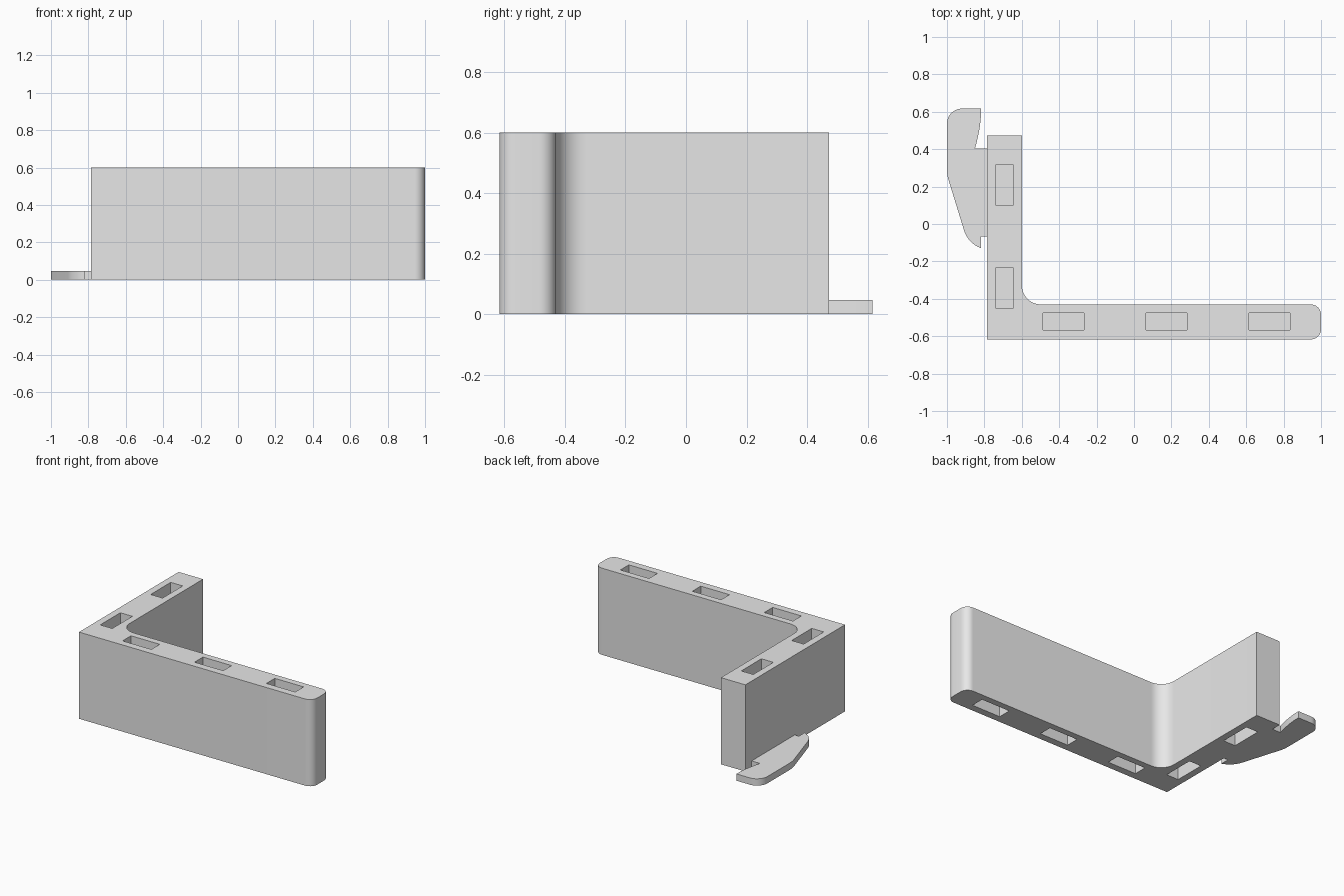
import bpy, bmesh
from math import cos, sin, radians

cube = bpy.data.objects.get("Cube")
if cube:
    bpy.data.objects.remove(cube)

grey = bpy.data.materials.new("plain grey")
grey.use_nodes = True
grey.diffuse_color = (0.8, 0.8, 0.8, 1)
grey.node_tree.nodes["Principled BSDF"].inputs["Base Color"].default_value = (0.8, 0.8, 0.8, 1)


def arc(cx, cy, r, start, end, steps=10):
    angles = [radians(start + (end - start) * i / steps) for i in range(steps + 1)]
    return [(cx + r * cos(a), cy + r * sin(a)) for a in angles]


def bend(p, q, r, steps=8):
    """Quadratic curve from p to r, pulled towards q."""
    pts = []
    for i in range(steps + 1):
        t = i / steps
        pts.append(tuple((1 - t) ** 2 * a + 2 * t * (1 - t) * b + t * t * c
                         for a, b, c in zip(p, q, r)))
    return pts


def extrude_profiles(name, profiles, spans):
    """Prisms from counterclockwise outlines, one for each z span."""
    bm = bmesh.new()
    for profile in profiles:
        for low, high in spans:
            face = bm.faces.new([bm.verts.new((x, y, low)) for x, y in profile])
            out = bmesh.ops.extrude_face_region(bm, geom=[face])
            top = [v for v in out["geom"] if isinstance(v, bmesh.types.BMVert)]
            bmesh.ops.translate(bm, verts=top, vec=(0, 0, high - low))
    bmesh.ops.recalc_face_normals(bm, faces=bm.faces[:])
    mesh = bpy.data.meshes.new(name)
    bm.to_mesh(mesh)
    bm.free()
    mesh.materials.append(grey)
    obj = bpy.data.objects.new(name, mesh)
    bpy.context.collection.objects.link(obj)
    return obj


def activate(obj):
    bpy.ops.object.select_all(action='DESELECT')
    obj.select_set(True)
    bpy.context.view_layer.objects.active = obj


HEIGHT, LEFT, INNER, FRONT, BACK = 0.6, -0.786, -0.599, -0.617, -0.43
ARM_END, FILLET, ROUND, POCKET = 0.473, 0.1, 0.055, 0.15

# L-shaped wall with rounded end and inner fillet
outline = [(LEFT, FRONT)]
outline += arc(1 - ROUND, FRONT + ROUND, ROUND, -90, 0)
outline += arc(1 - ROUND, BACK - ROUND, ROUND, 0, 90)
outline += arc(INNER + FILLET, BACK + FILLET, FILLET, 270, 180)
outline += [(INNER, ARM_END), (LEFT, ARM_END)]
wall = extrude_profiles("corner_wall", [outline], [(0, HEIGHT)])

# Rectangular pockets in the top and bottom
def rectangle(cx, cy, hx, hy):
    return [(cx - hx, cy - hy), (cx + hx, cy - hy), (cx + hx, cy + hy), (cx - hx, cy + hy)]

slots = [rectangle(x, -0.521, 0.11, 0.046) for x in (-0.377, 0.174, 0.725)]
slots += [rectangle(-0.692, y, 0.046, 0.11) for y in (0.208, -0.343)]
cutter = extrude_profiles("pocket_cutter", slots,
                          [(-0.1, POCKET), (HEIGHT - POCKET, HEIGHT + 0.1)])
cutter.hide_render = True
cut = wall.modifiers.new("pockets", 'BOOLEAN')
cut.operation, cut.solver, cut.object = 'DIFFERENCE', 'EXACT', cutter
activate(wall)
bpy.ops.object.modifier_apply(modifier=cut.name)
bpy.data.objects.remove(cutter)

# Thin hooked tab at the foot of the short arm
tab = [(LEFT, 0.404)]
tab += bend((-0.85, 0.404), (-0.815, 0.53), (-0.818, 0.617))
tab += arc(-0.92, 0.537, 0.08, 90, 180)
tab += bend((-1, 0.29), (-1, 0.26), (-0.99, 0.23), 4)
tab += bend((-0.91, -0.03), (-0.89, -0.1), (-0.818, -0.13))
tab += [(-0.818, -0.067), (LEFT, -0.067)]
hook = extrude_profiles("hook_tab", [tab], [(0, 0.047)])

for part in (wall, hook):
    activate(part)
    bpy.ops.object.shade_smooth_by_angle(angle=radians(30))
